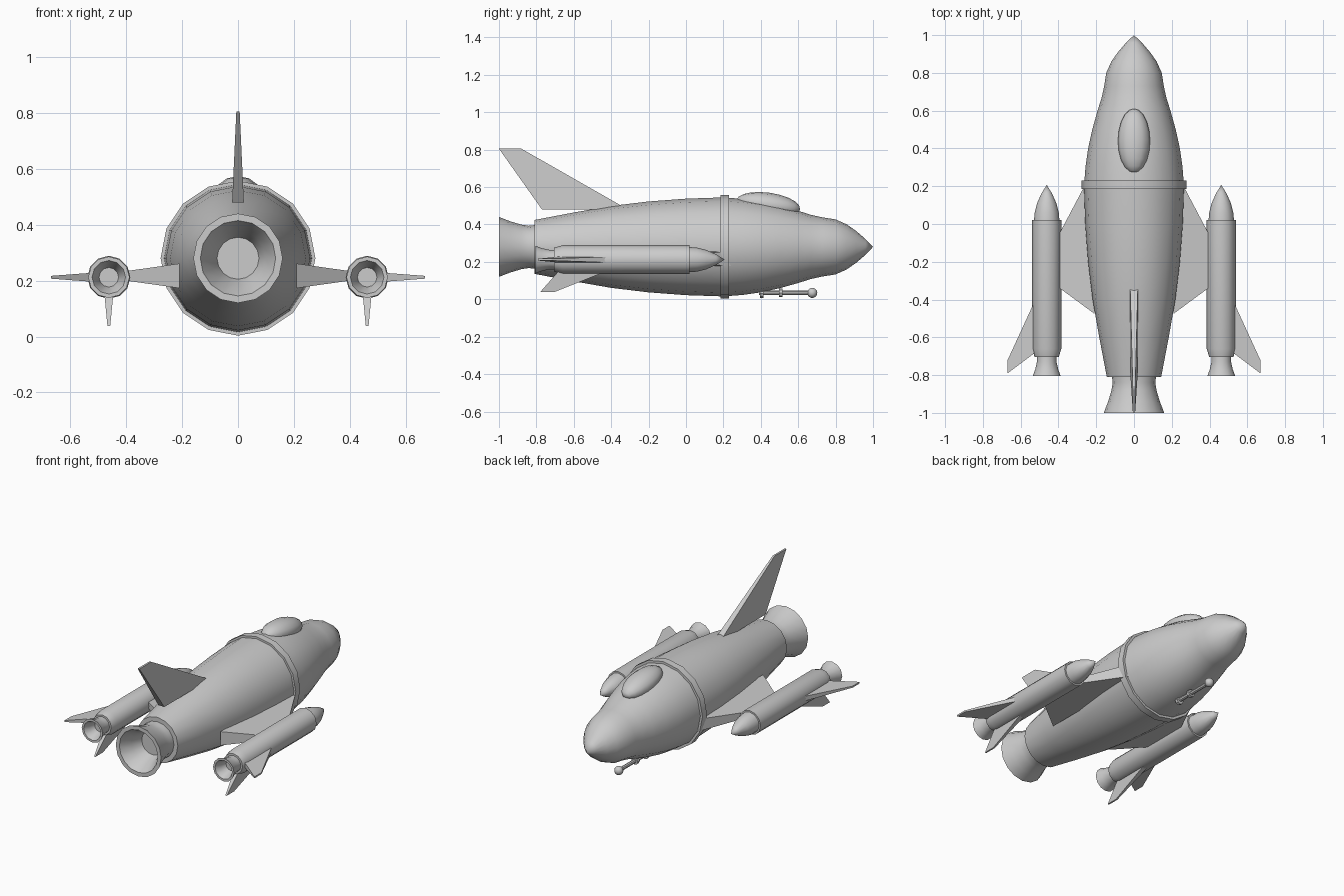
import bpy, bmesh, math
from mathutils import Vector, Matrix

if "Cube" in bpy.data.objects:
    bpy.data.objects.remove(bpy.data.objects["Cube"])

hull_grey = bpy.data.materials.new("hull_grey")
hull_grey.diffuse_color = (0.6, 0.6, 0.6, 1)
hull_grey.use_nodes = True
hull_grey.node_tree.nodes["Principled BSDF"].inputs["Base Color"].default_value = hull_grey.diffuse_color


def finish(name, bm, angle=40):
    """Turn a bmesh into a shaded object."""
    bmesh.ops.recalc_face_normals(bm, faces=bm.faces)
    me = bpy.data.meshes.new(name)
    bm.to_mesh(me)
    bm.free()
    me.materials.append(hull_grey)
    for p in me.polygons:
        p.use_smooth = True
    me.set_sharp_from_angle(angle=math.radians(angle))
    ob = bpy.data.objects.new(name, me)
    bpy.context.collection.objects.link(ob)
    return ob


def lathe(name, profile, x, z, sides):
    """Revolve (y, radius) points round an axis along y; ends are capped."""
    bm = bmesh.new()
    rings = []
    for y, r in profile:
        if r == 0:
            rings.append([bm.verts.new((x, y, z))])
        else:
            rings.append([bm.verts.new((x + r * math.sin(2 * math.pi * i / sides), y,
                                        z - r * math.cos(2 * math.pi * i / sides)))
                          for i in range(sides)])
    for a, b in zip(rings, rings[1:]):
        for i in range(sides):
            j = (i + 1) % sides
            quad = [a[i % len(a)], a[j % len(a)], b[j % len(b)], b[i % len(b)]]
            bm.faces.new(list(dict.fromkeys(quad)))
    for ring in (rings[0], rings[-1]):
        if len(ring) > 1:
            bm.faces.new(ring)
    return finish(name, bm)


def fin(name, origin, out, root, tip, half):
    """Tapered blade: root/tip = (distance, front y, back y), half = half thicknesses."""
    bm = bmesh.new()
    out, origin = Vector(out), Vector(origin)
    side = out.cross(Vector((0, 1, 0)))
    loops = []
    for (d, y0, y1), h in zip((root, tip), half):
        loops.append([bm.verts.new(origin + out * d + Vector((0, y, 0)) + side * s * h)
                      for y, s in ((y0, 1), (y0, -1), (y1, -1), (y1, 1))])
    a, b = loops
    bm.faces.new(a)
    bm.faces.new(b)
    for i in range(4):
        j = (i + 1) % 4
        bm.faces.new((a[i], a[j], b[j], b[i]))
    return finish(name, bm, 10)


AXIS = 0.28

# Main hull: nose section, collar, rear section, engine bell
lathe("nose_section", [(0.21, 0.264), (0.30, 0.257), (0.40, 0.243), (0.50, 0.221),
                       (0.60, 0.193), (0.67, 0.171), (0.73, 0.158), (0.80, 0.147),
                       (0.86, 0.120), (0.91, 0.085), (0.96, 0.042), (1.0, 0)], 0, AXIS, 16)
lathe("collar_ring", [(0.185, 0.262), (0.185, 0.277), (0.23, 0.277), (0.23, 0.262)], 0, AXIS, 16)
lathe("rear_hull", [(0.21, 0.265), (0.0, 0.258), (-0.2, 0.243), (-0.4, 0.219),
                    (-0.6, 0.184), (-0.81, 0.144)], 0, AXIS, 16)
lathe("main_engine_bell", [(-0.78, 0.12), (-0.84, 0.113), (-0.88, 0.119), (-0.94, 0.137),
                           (-1.0, 0.16), (-1.0, 0.135), (-0.93, 0.098), (-0.86, 0.075)],
      0, AXIS, 16)

# Canopy bubble, tilted to follow the nose
bm = bmesh.new()
bmesh.ops.create_uvsphere(bm, u_segments=12, v_segments=10, radius=1,
                          matrix=Matrix.Translation((0, 0.44, 0.505))
                          @ Matrix.Rotation(math.radians(-8), 4, 'X')
                          @ Matrix.Diagonal((0.085, 0.172, 0.065, 1))
                          @ Matrix.Rotation(math.radians(90), 4, 'X'))
finish("canopy", bm, 60)

# Tail fin
fin("tail_fin", (0, 0, 0), (0, 0, 1), (0.48, -0.31, -0.77), (0.805, -0.88, -1.0), (0.021, 0.006))

# Wings and boosters, both sides
for s, tag in ((-1, "left"), (1, "right")):
    fin("wing_" + tag, (0, 0, 0.217), (s, 0, 0),
        (0.21, 0.30, -0.475), (0.40, -0.06, -0.335), (0.044, 0.017))
    bx, bz = s * 0.462, 0.212
    lathe("booster_nose_" + tag, [(0.01, 0.068), (0.06, 0.064), (0.11, 0.051),
                                  (0.16, 0.029), (0.207, 0)], bx, bz, 12)
    lathe("booster_body_" + tag, [(0.02, 0.068), (0.02, 0.077), (-0.66, 0.077),
                                  (-0.705, 0.064)], bx, bz, 12)
    lathe("booster_bell_" + tag, [(-0.69, 0.052), (-0.73, 0.052), (-0.77, 0.061),
                                  (-0.805, 0.074), (-0.805, 0.06), (-0.77, 0.045),
                                  (-0.73, 0.035)], bx, bz, 12)
    fin("booster_side_fin_" + tag, (bx, 0, bz), (s, 0, 0),
        (0.06, -0.40, -0.68), (0.207, -0.72, -0.79), (0.016, 0.005))
    fin("booster_lower_fin_" + tag, (bx, 0, bz), (0, 0, -1),
        (0.06, -0.42, -0.68), (0.174, -0.705, -0.78), (0.016, 0.005))

# Probe under the nose: rod, two clamps and a round tip
GUN_Z = 0.034
lathe("probe_rod", [(0.39, 0.012), (0.68, 0.012)], 0, GUN_Z, 8)
for y, z, n in ((0.405, 0.03, "rear"), (0.507, 0.034, "front")):
    lathe("probe_clamp_" + n, [(y - 0.01, 0.023), (y + 0.01, 0.023)], 0, z, 8)
bm = bmesh.new()
bmesh.ops.create_uvsphere(bm, u_segments=10, v_segments=8, radius=0.027,
                          matrix=Matrix.Translation((0, 0.675, GUN_Z)))
finish("probe_tip", bm, 60)
